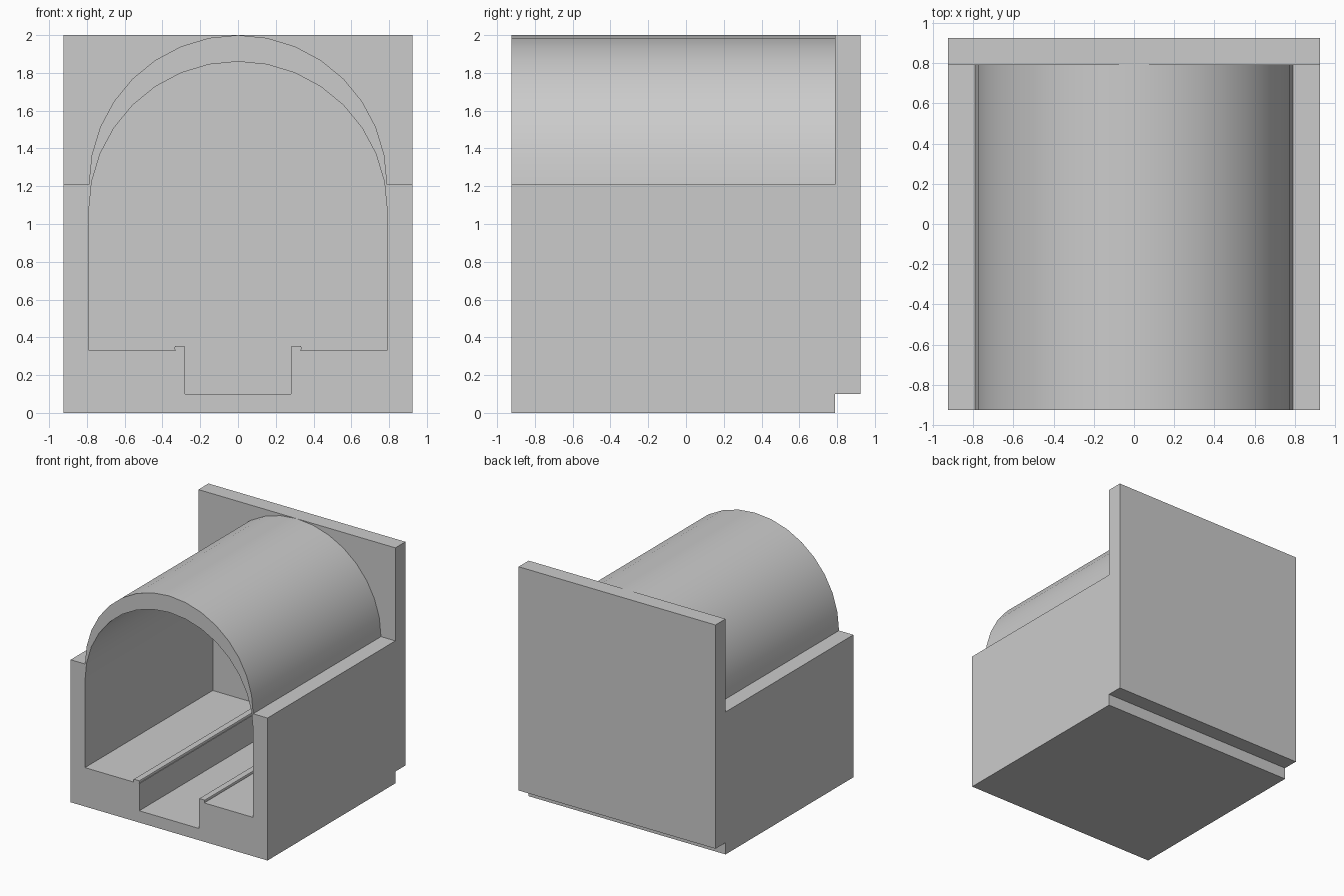
import bpy, bmesh, math

cube = bpy.data.objects.get("Cube")
if cube:
    bpy.data.objects.remove(cube, do_unlink=True)

HALF = 0.925        # half width and half depth
R = 0.79            # arch radius, also the inner face of the back wall
SPRING_OUT, SPRING_IN = 1.21, 1.07
FLOOR, TRENCH, TRENCH_X = 0.33, 0.10, 0.28
SEGMENTS = 8        # per quarter arch

grey = bpy.data.materials.new("concrete_grey")
grey.use_nodes = True
colour = (0.6, 0.6, 0.6, 1)
grey.diffuse_color = colour
grey.node_tree.nodes["Principled BSDF"].inputs["Base Color"].default_value = colour


def add_object(name, bm):
    bmesh.ops.recalc_face_normals(bm, faces=bm.faces)
    mesh = bpy.data.meshes.new(name)
    bm.to_mesh(mesh)
    bm.free()
    mesh.materials.append(grey)
    obj = bpy.data.objects.new(name, mesh)
    bpy.context.collection.objects.link(obj)
    return obj


def extrude_profile(points, y0, y1):
    """Sweep an x-z outline from y0 to y1."""
    bm = bmesh.new()
    face = bm.faces.new([bm.verts.new((x, y0, z)) for x, z in points])
    new = bmesh.ops.extrude_face_region(bm, geom=[face], use_keep_orig=True)["geom"]
    verts = [g for g in new if isinstance(g, bmesh.types.BMVert)]
    bmesh.ops.translate(bm, verts=verts, vec=(0, y1 - y0, 0))
    return bm


def box(x0, x1, y0, y1, z0, z1):
    return extrude_profile([(x0, z0), (x1, z0), (x1, z1), (x0, z1)], y0, y1)


def quarter_arc(spring):
    """Points from the springing line up to the crown."""
    angles = [math.pi / 2 * i / SEGMENTS for i in range(SEGMENTS + 1)]
    return [(R * math.cos(a), spring + R * math.sin(a)) for a in angles]


# Vaulted hall: half of the section, mirrored across x = 0
outline = [(0, 0), (HALF, 0), (HALF, SPRING_OUT)]
outline += quarter_arc(SPRING_OUT)
outline += reversed(quarter_arc(SPRING_IN))
outline += [(R, FLOOR), (TRENCH_X, FLOOR), (TRENCH_X, TRENCH), (0, TRENCH)]
bm = extrude_profile(outline, -HALF, R)
seam = [f for f in bm.faces if all(abs(v.co.x) < 1e-5 for v in f.verts)]
bmesh.ops.delete(bm, geom=seam, context='FACES')
hall = add_object("vaulted_hall", bm)
bpy.context.view_layer.objects.active = hall
hall.select_set(True)
mirror = hall.modifiers.new("Mirror", 'MIRROR')
bpy.ops.object.modifier_apply(modifier=mirror.name)
bpy.ops.object.shade_smooth_by_angle(angle=math.radians(30))

# Back wall, stopping short of the ground
add_object("back_wall", box(-HALF, HALF, R, HALF, TRENCH, 2.0))

# Rounded edge strips along both sides of the trench
for side, name in ((1, "left_platform_edge"), (-1, "right_platform_edge")):
    x0, x1 = sorted((side * TRENCH_X, side * 0.335))
    bm = box(x0, x1, -HALF, R, FLOOR, 0.355)
    long_edges = [e for e in bm.edges if abs(e.verts[0].co.y - e.verts[1].co.y) > 1]
    bmesh.ops.bevel(bm, geom=long_edges, offset=0.007, segments=2,
                    profile=0.5, affect='EDGES')
    add_object(name, bm)
